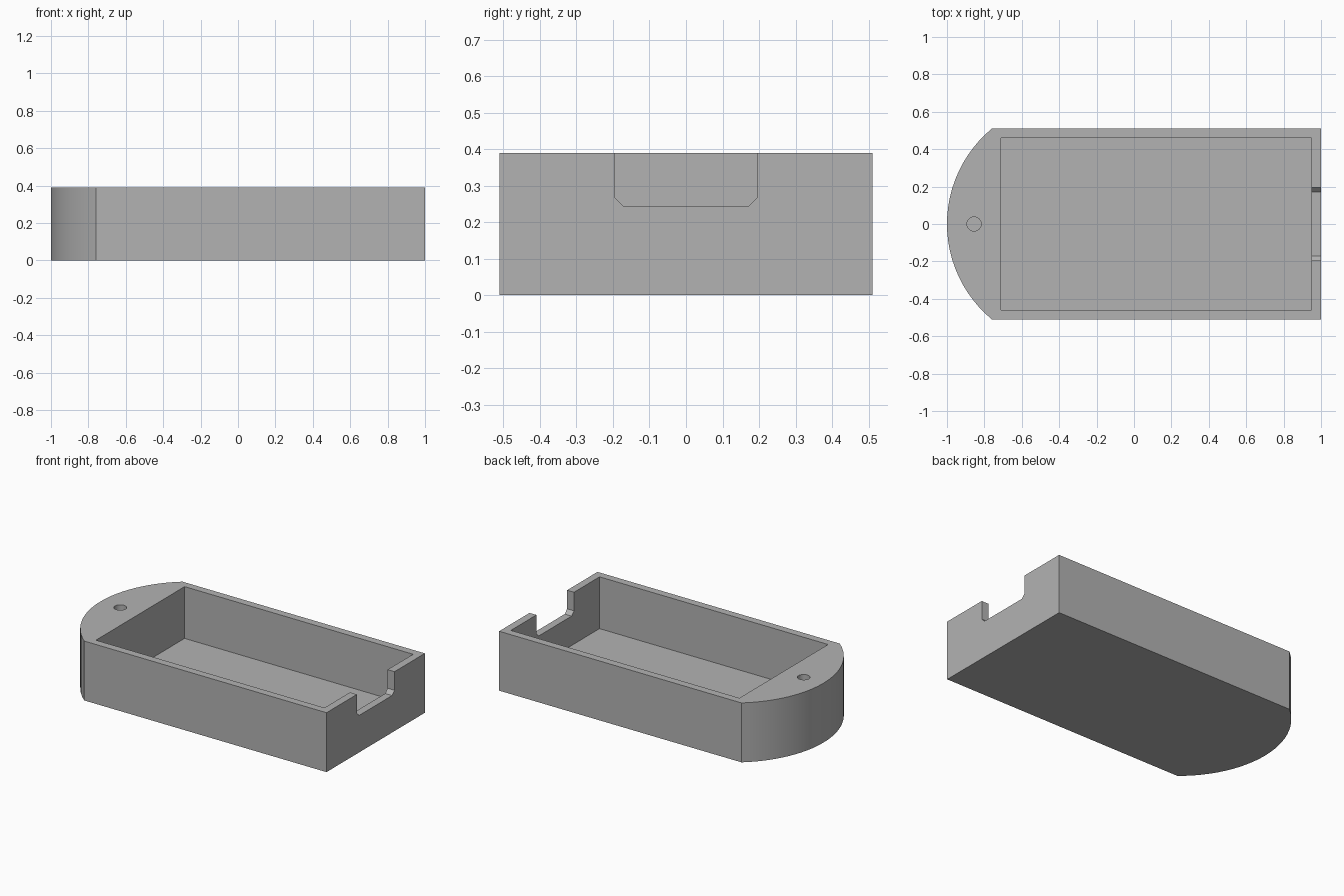
import bpy, bmesh
from math import sin, cos, asin, pi
from mathutils import Vector

cube = bpy.data.objects.get("Cube")
if cube:
    bpy.data.objects.remove(cube, do_unlink=True)

HEIGHT, HALF_W, FLOOR, WALL = 0.39, 0.51, 0.05, 0.05
NOSE_X, NOSE_SAG = -0.76, 0.24

grey = bpy.data.materials.new("plain grey")
grey.use_nodes = True
colour = (0.45, 0.45, 0.45, 1)
grey.diffuse_color = colour
grey.node_tree.nodes["Principled BSDF"].inputs["Base Color"].default_value = colour


def prism(name, outline, sweep):
    """Extrude a closed outline of 3D points along a sweep vector."""
    bm = bmesh.new()
    face = bm.faces.new([bm.verts.new(p) for p in outline])
    new = bmesh.ops.extrude_face_region(bm, geom=[face])["geom"]
    bmesh.ops.translate(bm, vec=Vector(sweep),
                        verts=[v for v in new if isinstance(v, bmesh.types.BMVert)])
    bmesh.ops.recalc_face_normals(bm, faces=bm.faces)
    mesh = bpy.data.meshes.new(name)
    bm.to_mesh(mesh)
    bm.free()
    mesh.materials.append(grey)
    obj = bpy.data.objects.new(name, mesh)
    bpy.context.collection.objects.link(obj)
    return obj


# Body: rectangle with a shallow round nose at -x
radius = (NOSE_SAG ** 2 + HALF_W ** 2) / (2 * NOSE_SAG)
centre_x = -1 + radius
sweep = asin(HALF_W / radius)
steps = 24
arc = [sweep * (1 - 2 * i / steps) for i in range(steps + 1)]
outline = [(1, -HALF_W, 0), (1, HALF_W, 0)]
outline += [(centre_x - radius * cos(a), radius * sin(a), 0) for a in arc]
body = prism("tray_body", outline, (0, 0, HEIGHT))

# Main pocket
x0, x1, y = -0.71, 1 - WALL, HALF_W - WALL
pocket = prism("pocket_cutter",
               [(x0, -y, FLOOR), (x1, -y, FLOOR), (x1, y, FLOOR), (x0, y, FLOOR)],
               (0, 0, HEIGHT))

# Chamfered notch through the end wall
half, low, bevel = 0.195, 0.243, 0.025
side = [(half, HEIGHT + 0.1), (half, low + bevel), (half - bevel, low)]
profile = side + [(-py, pz) for py, pz in reversed(side)]
notch = prism("notch_cutter", [(0.9, py, pz) for py, pz in profile], (0.2, 0, 0))

# Blind hole in the nose
hole = prism("hole_cutter",
             [(-0.855 + 0.038 * cos(2 * pi * i / 24), 0.038 * sin(2 * pi * i / 24), FLOOR)
              for i in range(24)], (0, 0, HEIGHT))

# Carve the body
bpy.context.view_layer.objects.active = body
for cutter in (pocket, notch, hole):
    cutter.hide_render = True
    mod = body.modifiers.new(cutter.name, "BOOLEAN")
    mod.operation = "DIFFERENCE"
    mod.solver = "EXACT"
    mod.object = cutter
    bpy.ops.object.modifier_apply(modifier=mod.name)
    bpy.data.objects.remove(cutter, do_unlink=True)

bpy.ops.object.select_all(action="DESELECT")
body.select_set(True)
bpy.ops.object.shade_smooth_by_angle(angle=pi / 6)
